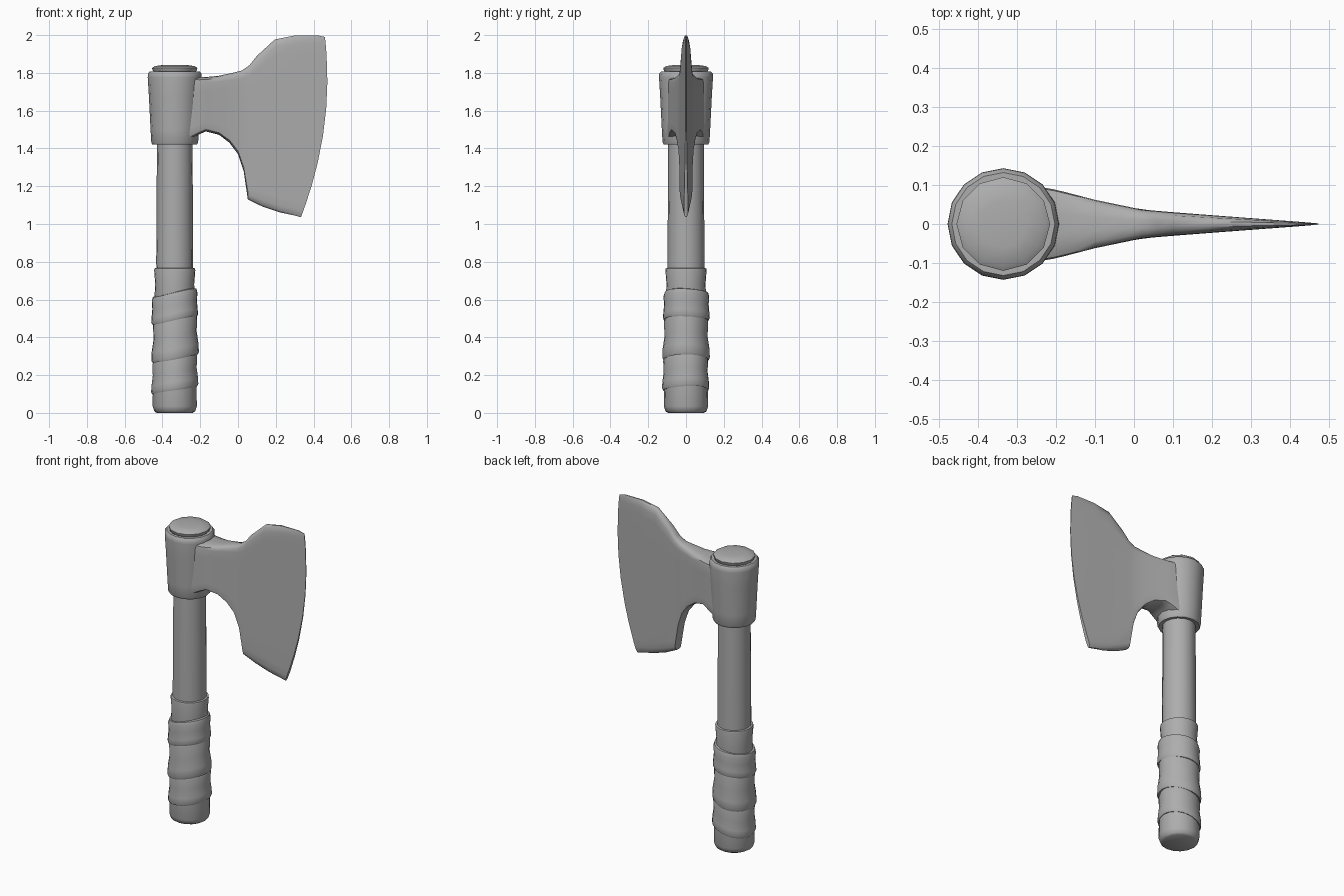
import bpy
import bmesh
from math import cos, sin, pi, radians

cube = bpy.data.objects.get("Cube")
if cube:
    bpy.data.objects.remove(cube)

AXIS = -0.335  # x of the handle centre line

steel = bpy.data.materials.new("plain grey")
steel.use_nodes = True
GREY = (0.42, 0.42, 0.42, 1)
steel.diffuse_color = GREY
bsdf = next(n for n in steel.node_tree.nodes if n.type == 'BSDF_PRINCIPLED')
bsdf.inputs["Base Color"].default_value = GREY
bsdf.inputs["Roughness"].default_value = 0.6


def skin(name, rings, angle=40):
    """Closed skin over a list of equal rings of points."""
    bm = bmesh.new()
    loops = [[bm.verts.new(p) for p in ring] for ring in rings]
    n = len(loops[0])
    for a, b in zip(loops, loops[1:]):
        for i in range(n):
            j = (i + 1) % n
            bm.faces.new((a[i], a[j], b[j], b[i]))
    bm.faces.new(loops[0])
    bm.faces.new(loops[-1])
    bmesh.ops.recalc_face_normals(bm, faces=bm.faces)
    mesh = bpy.data.meshes.new(name)
    bm.to_mesh(mesh)
    bm.free()
    mesh.materials.append(steel)
    obj = bpy.data.objects.new(name, mesh)
    bpy.context.collection.objects.link(obj)
    bpy.ops.object.select_all(action='DESELECT')
    obj.select_set(True)
    bpy.context.view_layer.objects.active = obj
    bpy.ops.object.shade_smooth_by_angle(angle=radians(angle))
    return obj


def lathe(name, profile, sides, tilt=0.0, wobble=0.0, phase=0.0):
    """Turn (radius, z) pairs round the handle axis, sloping up towards +x."""
    rings = []
    for r, z in profile:
        ring = []
        for i in range(sides):
            a = 2 * pi * i / sides
            rr = r + wobble * sin(3 * a + phase)
            zz = z + tilt * cos(a) + wobble * 1.5 * sin(2 * a + phase)
            ring.append((AXIS + rr * cos(a), rr * sin(a), zz))
        rings.append(ring)
    return skin(name, rings)


# Handle: shaft, butt and domed top
lathe("shaft", [(0.095, 0.6), (0.098, 0.8), (0.094, 1.44), (0.094, 1.82)], 16)
lathe("butt", [(0.095, 0), (0.108, 0.008), (0.117, 0.035), (0.115, 0.2)], 16)
lathe("handle_top", [(0.10, 1.79), (0.118, 1.815), (0.12, 1.826),
                     (0.105, 1.836), (0.06, 1.842), (0.01, 1.843)], 12)

# Overlapping slanted grip wraps: bottom, top, lower radius, upper radius
wraps = [(0.12, 0.30, 0.125, 0.117), (0.285, 0.51, 0.126, 0.115),
         (0.49, 0.64, 0.124, 0.119)]
for k, (lo, hi, r0, r1) in enumerate(wraps):
    h = hi - lo
    lathe(f"grip_wrap_{k + 1}",
          [(0.10, lo + 0.004), (r0 - 0.005, lo), (r0, lo + 0.012),
           (r0 - 0.002, lo + h * 0.25), (r1 - 0.001, lo + h * 0.55),
           (r1 + 0.002, hi - 0.025), (r1 - 0.004, hi - 0.004), (0.095, hi)],
          24, tilt=0.022, wobble=0.002, phase=k * 1.7)
lathe("grip_wrap_top", [(0.10, 0.58), (0.107, 0.62), (0.103, 0.68),
                        (0.109, 0.755), (0.107, 0.765), (0.095, 0.768)], 24)

# Axe eye collar
lathe("collar", [(0.09, 1.425), (0.118, 1.42), (0.124, 1.432), (0.128, 1.5),
                 (0.137, 1.68), (0.143, 1.775), (0.142, 1.795),
                 (0.132, 1.808), (0.115, 1.808), (0.105, 1.795)], 16)

# Blade: half thickness against x
THICK = [(-0.30, 0.105), (-0.20, 0.088), (-0.10, 0.062), (0.02, 0.037),
         (0.10, 0.030), (0.30, 0.015), (0.42, 0.006), (0.48, 0.001)]


def half_thickness(x):
    for (x0, t0), (x1, t1) in zip(THICK, THICK[1:]):
        if x <= x1:
            return t0 + (t1 - t0) * (x - x0) / (x1 - x0)
    return THICK[-1][1]


# Stations from the eye to the edge: top x, top z, bottom x, bottom z, bulge
stations = [(-0.27, 1.785, -0.27, 1.44, 0), (-0.205, 1.777, -0.205, 1.475, 0),
            (-0.17, 1.778, -0.17, 1.49, 0), (-0.10, 1.785, -0.10, 1.472, 0),
            (-0.03, 1.80, -0.045, 1.43, 0), (0.02, 1.812, 0.0, 1.37, 0),
            (0.06, 1.84, 0.03, 1.28, 0), (0.10, 1.89, 0.052, 1.13, 0.005),
            (0.195, 1.977, 0.13, 1.092, 0.02), (0.30, 1.998, 0.22, 1.062, 0.035),
            (0.42, 1.999, 0.295, 1.046, 0.054), (0.46, 1.99, 0.333, 1.036, 0.06)]
ROWS = [0, 0.012, 0.045, 0.1, 0.25, 0.4, 0.55, 0.7, 0.82, 0.92, 0.965, 0.99, 1]
RIM = {0: 0.3, 1: 0.72, 2: 0.96}  # rounding of the upper and lower rims

rings = []
for tx, tz, bx, bz, bulge in stations:
    side = []
    for i, s in enumerate(ROWS):
        x = tx + (bx - tx) * s + 4 * bulge * s * (1 - s)
        z = tz + (bz - tz) * s
        y = half_thickness(x) * RIM.get(min(i, len(ROWS) - 1 - i), 1)
        side.append((x, y, z))
    rings.append(side + [(x, -y, z) for x, y, z in reversed(side)])
skin("blade", rings, 50)
